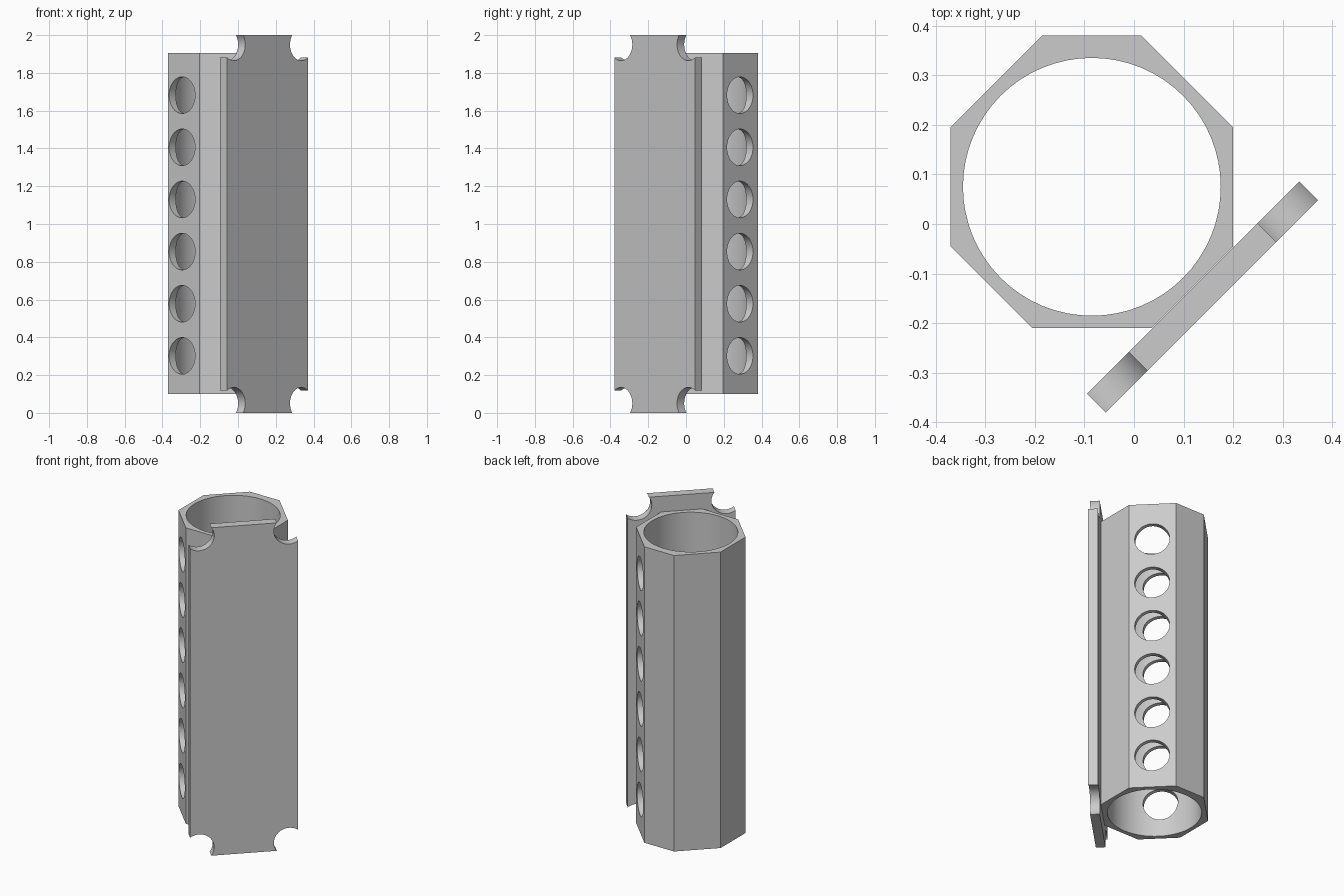
import bpy
import bmesh
import math
from mathutils import Matrix, Vector

if "Cube" in bpy.data.objects:
    bpy.data.objects.remove(bpy.data.objects["Cube"], do_unlink=True)

grey = bpy.data.materials.new("plain grey")
grey.use_nodes = True
grey.diffuse_color = (0.6, 0.6, 0.6, 1)
grey.node_tree.nodes["Principled BSDF"].inputs["Base Color"].default_value = (0.6, 0.6, 0.6, 1)


def make_object(name, bm):
    bmesh.ops.recalc_face_normals(bm, faces=bm.faces)
    mesh = bpy.data.meshes.new(name)
    bm.to_mesh(mesh)
    bm.free()
    mesh.materials.append(grey)
    obj = bpy.data.objects.new(name, mesh)
    bpy.context.scene.collection.objects.link(obj)
    return obj


def prism(name, outline, bottom, top):
    bm = bmesh.new()
    face = bm.faces.new([bm.verts.new((x, y, bottom)) for x, y in outline])
    moved = bmesh.ops.extrude_face_region(bm, geom=[face])["geom"]
    bmesh.ops.translate(bm, vec=(0, 0, top - bottom),
                        verts=[v for v in moved if isinstance(v, bmesh.types.BMVert)])
    return make_object(name, bm)


def cylinder(name, centre, axis, radius, length):
    bm = bmesh.new()
    turn = Vector((0, 0, 1)).rotation_difference(Vector(axis)).to_matrix().to_4x4()
    bmesh.ops.create_cone(bm, cap_ends=True, segments=64, radius1=radius, radius2=radius,
                          depth=length, matrix=Matrix.Translation(centre) @ turn)
    return make_object(name, bm)


def cut(obj, cutters):
    for cutter in cutters:
        mod = obj.modifiers.new("cut", "BOOLEAN")
        mod.operation = "DIFFERENCE"
        mod.solver = "EXACT"
        mod.object = cutter
    bpy.context.view_layer.update()
    evaluated = obj.evaluated_get(bpy.context.evaluated_depsgraph_get())
    mesh = bpy.data.meshes.new_from_object(evaluated)
    obj.modifiers.clear()
    obj.data = mesh
    for cutter in cutters:
        bpy.data.objects.remove(cutter, do_unlink=True)
    bpy.ops.object.select_all(action="DESELECT")
    obj.select_set(True)
    bpy.context.view_layer.objects.active = obj
    bpy.ops.object.shade_smooth_by_angle(angle=math.radians(30))


# Eight-sided tube with a round bore and a column of cross-drilled holes
octagon = [(-0.185, 0.38), (-0.37, 0.195), (-0.37, -0.045), (-0.205, -0.21),
           (0.036, -0.21), (0.2, -0.046), (0.2, 0.195), (0.015, 0.38)]
tube = prism("tube", octagon, 0.1, 1.905)
bore = cylinder("bore", (-0.085, 0.075, 1), (0, 0, 1), 0.26, 3)
holes = [cylinder("hole", (-0.094, 0.083, 0.302 + 0.276 * i), (1, 1, 0), 0.097, 2)
         for i in range(6)]
cut(tube, [bore] + holes)

# Flat plate on the chamfered front corner, with a round bite from each corner
along = Vector((1, 1)).normalized()
out = Vector((1, -1)).normalized()
middle = Vector((0.138, -0.147))
half_width, half_thick = 0.3025, 0.0268
plate = prism("plate", [middle + along * half_width * a + out * half_thick * b
                        for a, b in ((-1, -1), (1, -1), (1, 1), (-1, 1))], 0, 2)
bites = []
for side in (-1, 1):
    spot = middle + along * side * (half_width - 0.05)
    for z in (0.05, 1.95):
        bites.append(cylinder("bite", (spot.x, spot.y, z), (1, -1, 0), 0.085, 0.3))
cut(plate, bites)
